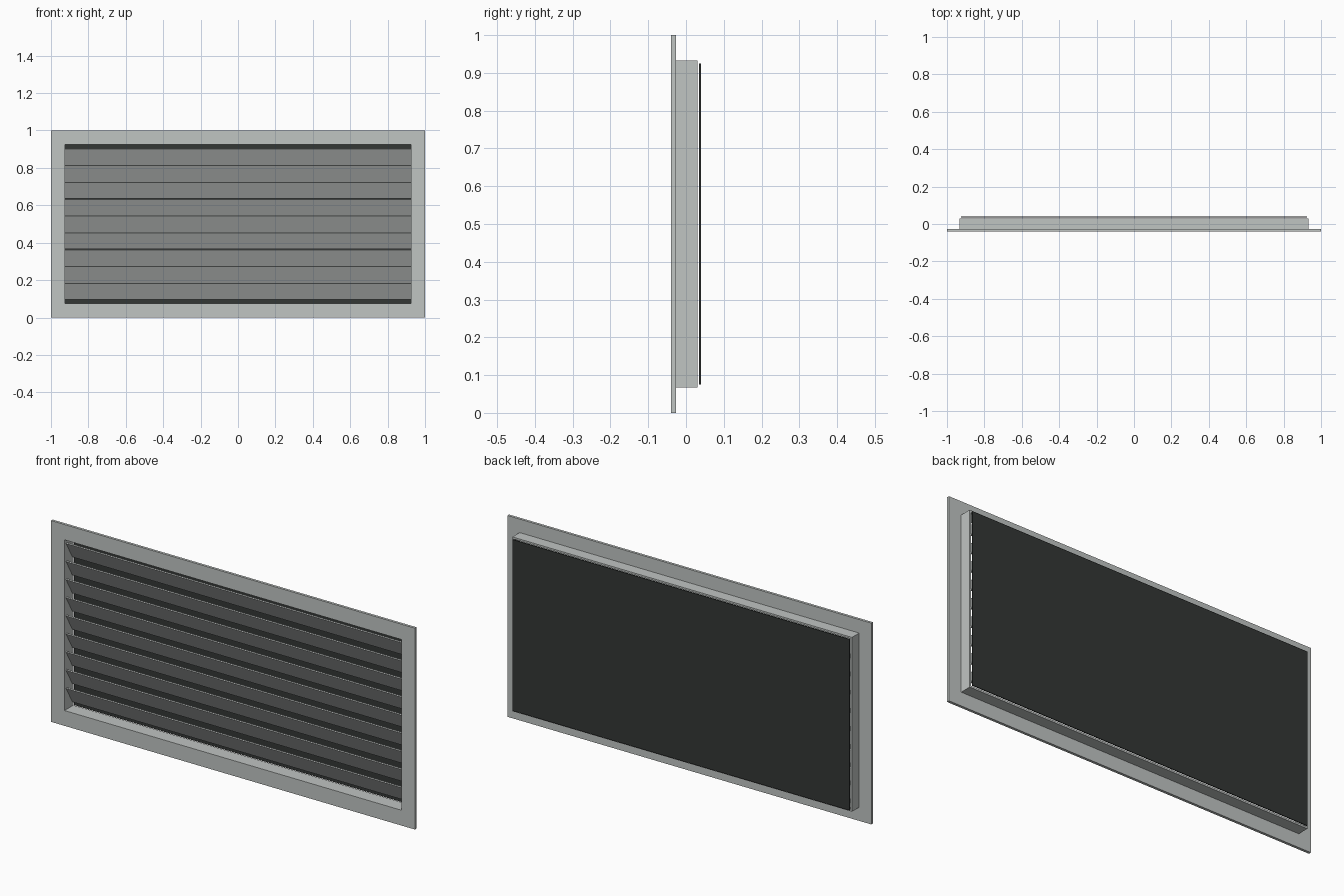
import bpy, bmesh, math
from mathutils import Matrix

if "Cube" in bpy.data.objects:
    bpy.data.objects.remove(bpy.data.objects["Cube"])


def material(name, rgb):
    m = bpy.data.materials.new(name)
    m.diffuse_color = (*rgb, 1)
    m.use_nodes = True
    m.node_tree.nodes["Principled BSDF"].inputs["Base Color"].default_value = m.diffuse_color
    return m


GREY = material("light grey metal", (0.53, 0.555, 0.545))
DARK = material("dark screen", (0.034, 0.038, 0.036))
MID_Z = 0.5
OPEN_X, OPEN_Z = 0.926, 0.424     # half size of the opening


def finish(name, bm, mat):
    bmesh.ops.recalc_face_normals(bm, faces=bm.faces)
    me = bpy.data.meshes.new(name)
    bm.to_mesh(me)
    bm.free()
    me.materials.append(mat)
    ob = bpy.data.objects.new(name, me)
    bpy.context.collection.objects.link(ob)
    return ob


def box(name, size, loc, mat, tilt=0):
    bm = bmesh.new()
    bmesh.ops.create_cube(bm, size=1, matrix=Matrix.Translation(loc)
                          @ Matrix.Rotation(tilt, 4, 'X')
                          @ Matrix.Diagonal((*size, 1)))
    return finish(name, bm, mat)


def ring(name, hx, hz, y0, y1, mat):
    """Rectangular frame around the opening, from y0 to y1."""
    bm = bmesh.new()
    loops = []
    for w, h, y in ((hx, hz, y0), (hx, hz, y1),
                    (OPEN_X, OPEN_Z, y1), (OPEN_X, OPEN_Z, y0)):
        loops.append([bm.verts.new((sx * w, y, MID_Z + sz * h))
                      for sx, sz in ((-1, -1), (1, -1), (1, 1), (-1, 1))])
    for i in range(4):
        a, b = loops[i], loops[(i + 1) % 4]
        for j in range(4):
            k = (j + 1) % 4
            bm.faces.new((a[j], a[k], b[k], b[j]))
    return finish(name, bm, mat)


# Front flange and the collar behind it
ring("flange", 1.0, 0.5, -0.0395, -0.0265, GREY)
ring("collar", 0.933, 0.433, -0.0265, 0.03, GREY)

# Nine louvre slats, front edge high and back edge low
for i in range(9):
    box(f"slat_{i + 1}", (2 * OPEN_X, 0.1, 0.006),
        (0, 0, MID_Z + (i - 4) * 0.09), GREY, math.radians(-60))

# Dark screen behind the collar
box("back_screen", (1.85, 0.005, 0.85), (0, 0.037, MID_Z), DARK)
